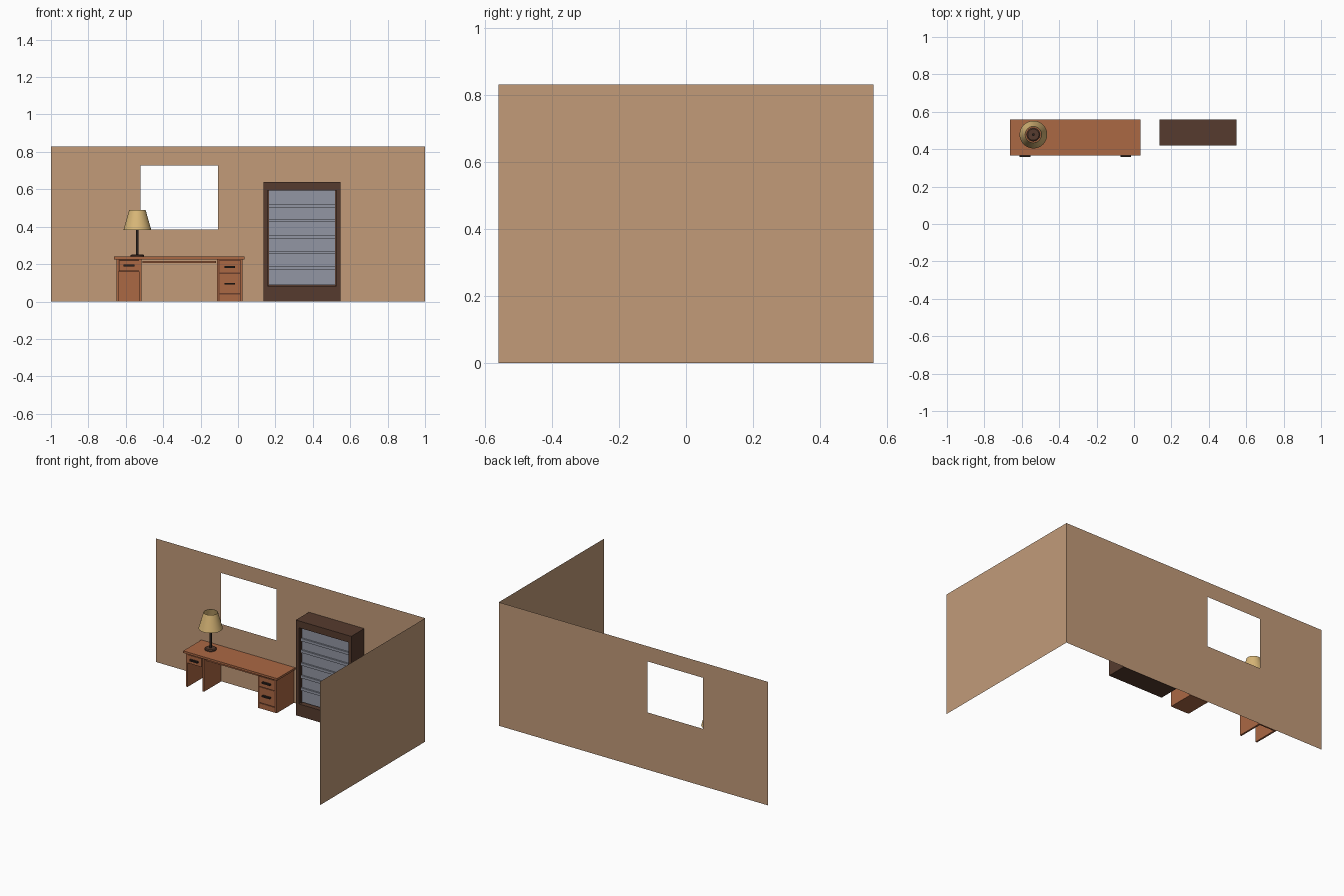
import bpy, bmesh, math

if "Cube" in bpy.data.objects:
    bpy.data.objects.remove(bpy.data.objects["Cube"])


def mat(name, r, g, b):
    m = bpy.data.materials.new(name)
    lin = [((c / 255 + 0.055) / 1.055) ** 2.4 for c in (r, g, b)]
    m.diffuse_color = (*lin, 1)
    m.use_nodes = True
    m.node_tree.nodes["Principled BSDF"].inputs["Base Color"].default_value = m.diffuse_color
    return m


WALL = mat("tan wall", 194, 155, 121)
WOOD = mat("desk wood", 171, 104, 68)
TRIM = mat("desk dark trim", 108, 64, 44)
DARK = mat("dark walnut", 86, 59, 46)
GREY = mat("grey glass", 146, 150, 163)
BLACK = mat("black metal", 42, 34, 30)
SHADE = mat("lamp shade", 218, 184, 120)


def make(name, bm, m):
    me = bpy.data.meshes.new(name)
    bm.to_mesh(me)
    bm.free()
    me.materials.append(m)
    ob = bpy.data.objects.new(name, me)
    bpy.context.collection.objects.link(ob)
    return ob


def box(name, x, y, z, m):
    """Box from (min, max) pairs."""
    bm = bmesh.new()
    bmesh.ops.create_cube(bm, size=1)
    for v in bm.verts:
        v.co = [(a + b) / 2 + c * (b - a) for (a, b), c in zip((x, y, z), v.co)]
    return make(name, bm, m)


def lathe(name, centre, profile, m, sides=32):
    """Revolve (radius, height) points around a vertical axis."""
    bm = bmesh.new()
    rings = []
    for r, z in profile:
        rings.append([bm.verts.new((centre[0] + r * math.cos(2 * math.pi * i / sides),
                                    centre[1] + r * math.sin(2 * math.pi * i / sides), z))
                      for i in range(sides)])
    for a, b in zip(rings, rings[1:]):
        for i in range(sides):
            j = (i + 1) % sides
            bm.faces.new((a[i], a[j], b[j], b[i]))
    return make(name, bm, m), rings


def smooth(ob):
    bpy.ops.object.select_all(action='DESELECT')
    ob.select_set(True)
    bpy.context.view_layer.objects.active = ob
    bpy.ops.object.shade_smooth_by_angle(angle=math.radians(35))


# Back wall: a thin sheet with a window opening
bm = bmesh.new()
xs, zs = (-1, -0.52, -0.107, 1), (0, 0.385, 0.728, 0.83)
grid = [[bm.verts.new((x, 0.56, z)) for x in xs] for z in zs]
for r in range(3):
    for c in range(3):
        if (r, c) != (1, 1):
            bm.faces.new((grid[r][c], grid[r][c + 1], grid[r + 1][c + 1], grid[r + 1][c]))
make("back_wall", bm, WALL)

# Side wall sheet
bm = bmesh.new()
bm.faces.new([bm.verts.new(p) for p in
              ((1, 0.56, 0), (1, -0.56, 0), (1, -0.56, 0.83), (1, 0.56, 0.83))])
make("side_wall", bm, WALL)

BACK = 0.558
FRONT = 0.376

# Desk top and thin rail under it
box("desk_top", (-0.663, 0.035), (0.365, BACK), (0.226, 0.24), WOOD)
box("desk_tray", (-0.51, -0.118), (0.39, 0.54), (0.205, 0.216), WOOD)

# Left pedestal: two side panels, a back panel, one drawer, open below
for x in (-0.65, -0.528):
    box("left_pedestal_side", (x, x + 0.012), (FRONT, BACK), (0, 0.226), WOOD)
box("left_pedestal_back", (-0.638, -0.528), (BACK - 0.01, BACK), (0, 0.226), WOOD)
box("left_drawer_body", (-0.638, -0.528), (FRONT + 0.004, BACK - 0.01), (0.16, 0.226), TRIM)

# Right pedestal: closed cabinet
box("right_pedestal", (-0.113, 0.024), (FRONT, BACK), (0, 0.226), WOOD)
box("right_drawer_gap", (-0.105, 0.016), (FRONT - 0.002, FRONT + 0.01), (0.002, 0.222), TRIM)

# Drawer fronts and handles
for x0, x1, z0, z1, handle in ((-0.636, -0.53, 0.164, 0.22, 0.192),
                               (-0.1, 0.011, 0.154, 0.218, 0.185),
                               (-0.1, 0.011, 0.046, 0.147, 0.095),
                               (-0.1, 0.011, 0.004, 0.038, None)):
    box("drawer_front", (x0, x1), (0.37, FRONT + 0.006), (z0, z1), WOOD)
    if handle:
        cx = (x0 + x1) / 2
        box("drawer_handle", (cx - 0.029, cx + 0.029), (0.357, 0.371),
            (handle - 0.005, handle + 0.005), BLACK)

# Table lamp
LAMP = (-0.538, 0.478)
for name, prof, m in (
        ("lamp_base", [(0, 0.24), (0.036, 0.24), (0.036, 0.247), (0.03, 0.252), (0, 0.252)], DARK),
        ("lamp_pole", [(0.007, 0.25), (0.007, 0.42), (0, 0.42)], BLACK),
        ("lamp_shade", [(0.074, 0.383), (0.044, 0.49), (0.042, 0.49), (0.072, 0.383), (0.074, 0.383)], SHADE)):
    ob, _ = lathe(name, LAMP, prof, m)
    bm = bmesh.new()
    bm.from_mesh(ob.data)
    bmesh.ops.remove_doubles(bm, verts=bm.verts, dist=1e-5)
    bmesh.ops.recalc_face_normals(bm, faces=bm.faces)
    bm.to_mesh(ob.data)
    bm.free()
    smooth(ob)

# Bookcase carcass
X0, X1, YF = 0.136, 0.548, 0.42
for x in (X0, X1 - 0.022):
    box("bookcase_side", (x, x + 0.022), (YF, BACK), (0, 0.64), DARK)
box("bookcase_top", (X0 + 0.022, X1 - 0.022), (YF, BACK), (0.594, 0.64), DARK)
box("bookcase_plinth", (X0 + 0.022, X1 - 0.022), (YF, BACK), (0, 0.082), DARK)
box("bookcase_back", (X0 + 0.022, X1 - 0.022), (BACK - 0.01, BACK), (0.082, 0.594), DARK)

# Grey pane with horizontal shelf bars
box("bookcase_pane", (X0 + 0.03, X1 - 0.03), (0.442, 0.45), (0.088, 0.594), GREY)
for x in (X0 + 0.022, X1 - 0.03):
    box("pane_frame", (x, x + 0.008), (0.436, 0.452), (0.082, 0.594), DARK)
for z in (0.179, 0.262, 0.347, 0.433, 0.511):
    box("shelf", (X0 + 0.03, X1 - 0.03), (0.432, BACK - 0.01), (z - 0.009, z + 0.009), GREY)
